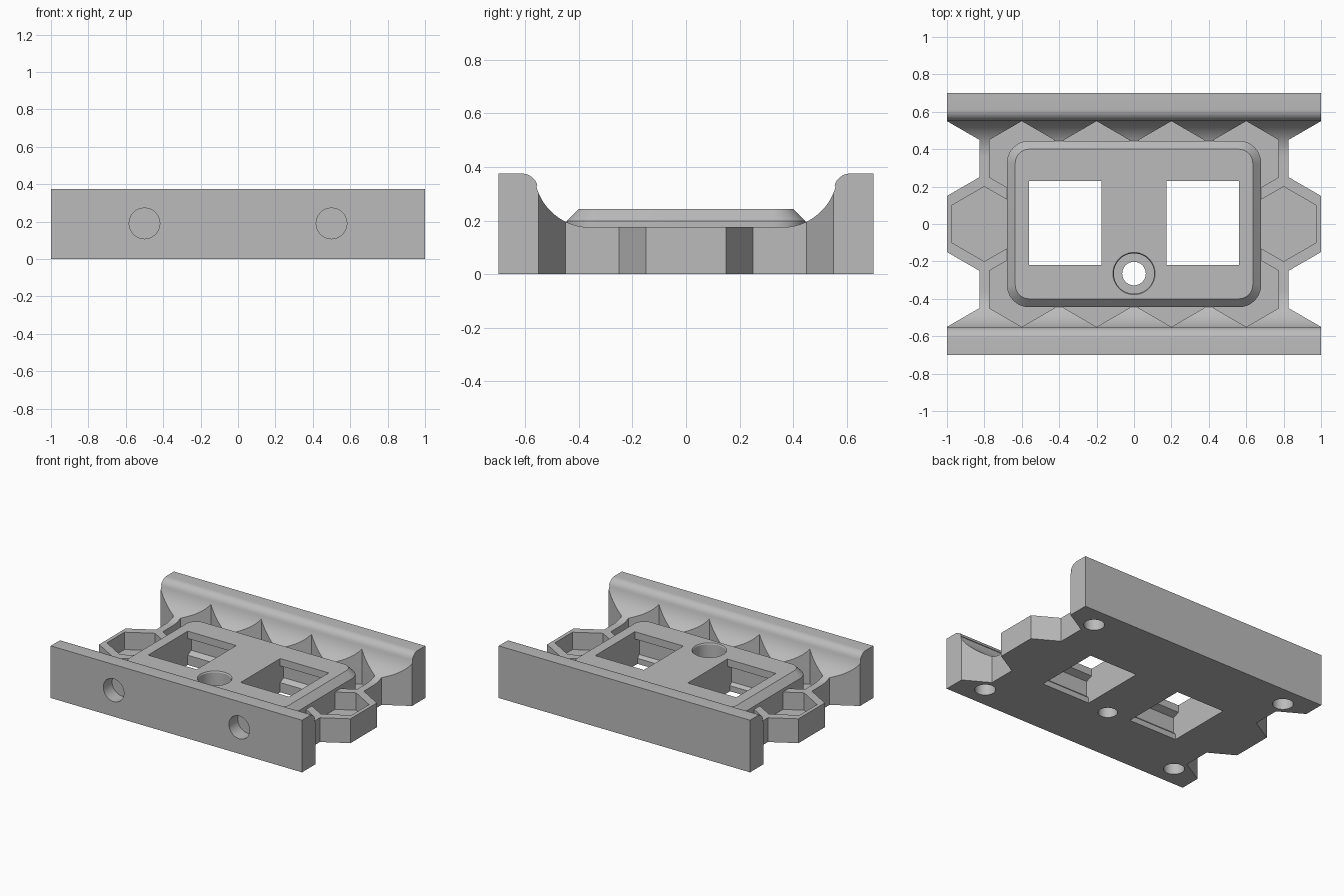
import bpy, bmesh, math
from mathutils import Vector

if "Cube" in bpy.data.objects:
    bpy.data.objects.remove(bpy.data.objects["Cube"])

grey = bpy.data.materials.new("plain grey")
grey.use_nodes = True
grey.diffuse_color = (0.5, 0.5, 0.5, 1)
grey.node_tree.nodes["Principled BSDF"].inputs["Base Color"].default_value = (0.5, 0.5, 0.5, 1)

HEX, STEP_X, ROW_Y = 0.2, 0.4, 0.35


def loft(bm, rings):
    """Skin a closed solid through equal-length rings of points."""
    rows = [[bm.verts.new(p) for p in ring] for ring in rings]
    n = len(rows[0])
    for a, b in zip(rows, rows[1:]):
        for i in range(n):
            j = (i + 1) % n
            bm.faces.new((a[i], a[j], b[j], b[i]))
    bm.faces.new(list(reversed(rows[0])))
    bm.faces.new(rows[-1])


def make(name, solids):
    bm = bmesh.new()
    for rings in solids:
        loft(bm, rings)
    bmesh.ops.recalc_face_normals(bm, faces=bm.faces)
    mesh = bpy.data.meshes.new(name)
    bm.to_mesh(mesh)
    bm.free()
    obj = bpy.data.objects.new(name, mesh)
    mesh.materials.append(grey)
    bpy.context.collection.objects.link(obj)
    return obj


def arc(cx, cy, r, start, end, steps):
    return [(cx + r * math.cos(math.radians(start + (end - start) * i / steps)),
             cy + r * math.sin(math.radians(start + (end - start) * i / steps)))
            for i in range(steps + 1)]


def prism_z(points, low, high):
    return [[(x, y, z) for x, y in points] for z in (low, high)]


def prism_x(points, left, right):
    return [[(x, y, z) for y, z in points] for x in (left, right)]


def hexagon(cx, cy):
    return arc(cx, cy, HEX, 30, 330, 5)


def circle(cx, cy, r):
    return arc(cx, cy, r, 0, 352.5, 47)


def rounded_rect(hx, hy, r):
    points = []
    for sx, sy, a in ((1, 1, 0), (-1, 1, 90), (-1, -1, 180), (1, -1, 270)):
        points += arc(sx * (hx - r), sy * (hy - r), r, a, a + 90, 10)
    return points


def boolean(target, tool, operation):
    mod = target.modifiers.new(operation, 'BOOLEAN')
    mod.operation, mod.solver, mod.object = operation, 'EXACT', tool
    bpy.context.view_layer.update()
    evaluated = target.evaluated_get(bpy.context.evaluated_depsgraph_get())
    mesh = bpy.data.meshes.new_from_object(evaluated)
    target.modifiers.clear()
    target.data = mesh
    bpy.data.objects.remove(tool)


# Trough body: raised walls with a rounded lip and a concave cove
half = [(-0.7, 0), (-0.7, 0.375)]
half += arc(-0.612, 0.315, 0.06, 90, 14.5, 8)
half += arc(-0.36, 0.38, 0.205, 194.5, 270, 16)
section = half + [(-y, z) for y, z in reversed(half)]
body = make("tray_body", [prism_x(section, -1, 1)])

# Hexagonal notches on the ends and hexagonal pockets in the top
notches = [prism_z(hexagon(sx, sy * ROW_Y), -0.1, 1) for sx in (-1, 1) for sy in (-1, 1)]
boolean(body, make("notch_cutter", notches), 'DIFFERENCE')
centres = [((i - 1.5) * STEP_X, sy * ROW_Y) for i in range(4) for sy in (-1, 1)]
centres += [(-2 * STEP_X, 0), (2 * STEP_X, 0)]
pockets = [prism_z(hexagon(x, y), 0.05, 1) for x, y in centres]
boolean(body, make("pocket_cutter", pockets), 'DIFFERENCE')

# Raised centre plate with chamfered rim
plate = [[(x, y, z) for x, y in rounded_rect(0.68 - inset, 0.445 - inset, 0.12 - inset)]
         for inset, z in ((0, 0.01), (0, 0.198), (0.045, 0.243))]
boolean(body, make("centre_plate", [plate]), 'UNION')

# Two windows with snap recesses above and below
window = [(-0.25, -0.1), (-0.25, 0.04), (-0.27, 0.06), (-0.27, 0.17), (-0.22, 0.19), (-0.22, 0.4),
          (0.23, 0.4), (0.23, 0.19), (0.27, 0.17), (0.27, 0.09), (0.23, 0.07), (0.23, -0.1)]
windows = [prism_x(window, x - 0.193, x + 0.193) for x in (-0.368, 0.368)]
boolean(body, make("window_cutter", windows), 'DIFFERENCE')

# Stepped screw hole through the plate
screw = [[(x, y, z) for x, y in circle(0, -0.265, r)]
         for r, z in ((0.063, -0.1), (0.063, 0.1), (0.108, 0.1), (0.108, 0.235), (0.113, 0.243), (0.113, 0.4))]
boolean(body, make("screw_cutter", [screw]), 'DIFFERENCE')

# Blind round sockets under the corners and in the front wall
sockets = [prism_z(circle(sx * 0.8, sy * 0.55, 0.068), -0.1, 0.1) for sx in (-1, 1) for sy in (-1, 1)]
sockets += [[[(x, y, z) for x, z in circle(cx, 0.19, 0.082)] for y in (-0.8, -0.6)] for cx in (-0.5, 0.5)]
boolean(body, make("socket_cutter", sockets), 'DIFFERENCE')

bpy.ops.object.select_all(action='DESELECT')
body.select_set(True)
bpy.context.view_layer.objects.active = body
bpy.ops.object.shade_smooth_by_angle(angle=math.radians(25))
